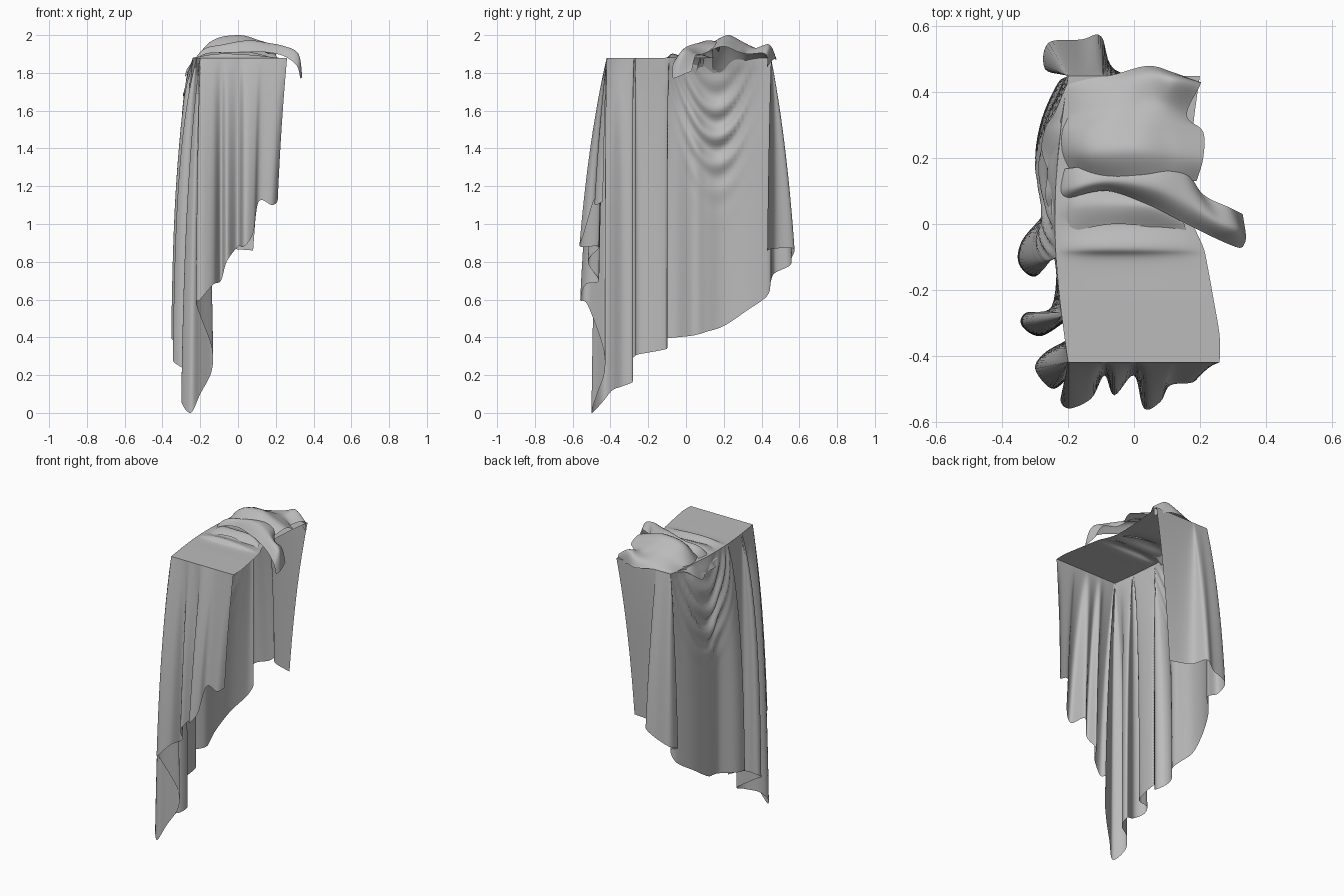
import bpy
import math
from mathutils import Vector

default = bpy.data.objects.get("Cube")
if default:
    bpy.data.objects.remove(default, do_unlink=True)

# One plain cloth colour
cloth = bpy.data.materials.new("grey cloth")
cloth.use_nodes = True
grey = (0.5, 0.5, 0.5, 1)
cloth.diffuse_color = grey
cloth.node_tree.nodes["Principled BSDF"].inputs["Base Color"].default_value = grey

# Hidden block the cloth hangs over
LEFT, RIGHT, FRONT, BACK, TOP = -0.2, 0.26, -0.42, 0.45, 1.88
WIDTH, DEPTH = RIGHT - LEFT, BACK - FRONT


def spline(points, steps):
    """Smooth curve through points of any dimension."""
    pts = [points[0], *points, points[-1]]
    out = []
    for a, b, c, d in zip(pts, pts[1:], pts[2:], pts[3:]):
        for i in range(steps):
            t = i / steps
            out.append(b + (c - a) * (t / 2)
                       + (a * 2 - b * 5 + c * 4 - d) * (t * t / 2)
                       + (b * 3 - a - c * 3 + d) * (t ** 3 / 2))
    return out + [points[-1]]


def sheet(name, rows):
    """Smooth open surface from a grid of points."""
    n = len(rows[0])
    verts = [p for row in rows for p in row]
    faces = [(r * n + c, r * n + c + 1, (r + 1) * n + c + 1, (r + 1) * n + c)
             for r in range(len(rows) - 1) for c in range(n - 1)]
    mesh = bpy.data.meshes.new(name)
    mesh.from_pydata(verts, [], faces)
    mesh.materials.append(cloth)
    mesh.polygons.foreach_set("use_smooth", [True] * len(faces))
    mesh.update()
    obj = bpy.data.objects.new(name, mesh)
    bpy.context.collection.objects.link(obj)
    return obj


def patch(name, rails, steps=8):
    """Surface through a few rails given in hundredths."""
    curves = [spline([Vector(p) / 100 for p in rail], steps) for rail in rails]
    columns = [spline(list(column), steps) for column in zip(*curves)]
    return sheet(name, columns)


def around(x, y):
    """Distance along the block's rim for a hem point."""
    cx = max(x, LEFT)
    if y <= FRONT:
        return RIGHT - (cx * RIGHT / 0.21 if cx > 0 else cx)
    if y >= BACK:
        return WIDTH + DEPTH + (cx * 2.5 if cx > 0 else cx) - LEFT
    return WIDTH + y - FRONT


def left_edge(y):
    """The long top edge bows outwards."""
    return LEFT - 0.04 * math.sin(math.pi * (y - FRONT) / DEPTH)


def rim(u):
    """Point on the block's rim at a distance along it."""
    if u < WIDTH:
        return Vector((RIGHT - u, FRONT))
    if u < WIDTH + DEPTH:
        y = FRONT + u - WIDTH
        return Vector((left_edge(y), y))
    return Vector((LEFT + u - WIDTH - DEPTH, BACK))


# Hanging drape: hem runs from the front, around the long side, to the back
hem = [(21, -44, 112), (18, -48, 110), (11, -49, 112), (8, -54, 95),
       (3, -56, 88), (0, -46, 88), (-6, -52, 80), (-9, -46, 70),
       (-13, -53, 68), (-20, -56, 60), (-22, -52, 57), (-14, -44, 35),
       (-14, -43, 22), (-20, -47, 10), (-25, -50, 0), (-30, -44, 6),
       (-27, -39, 12), (-19, -34, 14), (-18, -28, 17), (-28, -34, 23),
       (-34, -31, 27), (-33, -27, 30), (-25, -25, 31), (-24, -10, 34),
       (-30, -16, 36), (-35, -12, 39), (-34, -5, 40),
       (-27, 4, 41), (-28, 11, 43), (-30, 20, 46),
       (-28, 32, 54), (-23, 43, 62), (-20, 45, 70), (-27, 47, 74),
       (-26, 55, 78), (-16, 56, 82), (-10, 57, 87), (-6, 47, 87),
       (8, 43, 86)]
knots, reach = [], 0
for x, y, z in hem:
    x, y, z = x / 100, y / 100, z / 100
    # The last point closes the back edge
    reach = max(reach, around(x, BACK if x > 0 and y > 0 else y))
    knots.append(Vector((x, y, z, reach)))


def fall(drop, u):
    """How far the cloth has swung out: quick on the long side, slow at the ends."""
    inset = min(u - WIDTH, WIDTH + DEPTH - u)
    side = min(1, max(0, (inset + 0.05) / 0.15))
    return 1 - math.exp(-drop / (1.0 - 0.5 * side))


ROWS = 75
drape = []
for hx, hy, hz, u in spline(knots, 6):
    hz = max(hz, 0)
    start, end = rim(u), Vector((hx, hy))
    length = TOP - hz
    column = []
    for r in range(ROWS + 1):
        drop = length * r / ROWS
        p = start.lerp(end, fall(drop, u) / fall(length, u))
        z = TOP - drop
        # Sagging swags and a bulge across the back half of the long side
        if WIDTH < u < WIDTH + DEPTH:
            dy = p.y - 0.16
            sag = z - 7 * dy * dy
            near = math.exp(-(dy / 0.2) ** 2) * min(1, drop / 0.08)
            wave = math.sin(math.tau * sag / 0.15)
            p.x -= near * 0.025 * math.exp(-((z - 1.7) / 0.2) ** 2)
            p.x -= near * 0.022 * wave * math.exp(-((sag - 1.48) / 0.24) ** 2)
        column.append((p.x, p.y, z))
    drape.append(column)
sheet("hanging_drape", drape)

# Flat cloth over the block, with a low ridge before the gathered part
right_edge = [(-42, 26, 188), (-34, 26, 188), (-22, 24, 188), (-11, 22, 188),
              (-7, 21, 189), (0, 18, 188), (6, 17, 189), (15, 17, 188),
              (30, 18, 188), (45, 20, 188)]
patch("top_cloth", [[(100 * left_edge(y / 100), y, 188), (-12, y, 2 * z - 188),
                     (0, y, 2 * z - 188), (x * 0.6, y, z), (x, y, 188)]
                    for y, x, z in right_edge])

# Gathered layer bunched over the back half
patch("gathered_fold", [
    [(-25, 14, 182), (-11, 14, 193), (2, 14, 196), (11, 14, 195), (19, 13, 192)],
    [(-28, 22, 178), (-15, 21, 196), (0, 22, 200), (12, 21, 197), (21, 20, 194)],
    [(-27, 29, 182), (-14, 28, 195), (0, 29, 197), (10, 29, 195), (21, 28, 191)],
    [(-24, 34, 186), (-8, 35, 193), (3, 37, 193), (10, 36, 193), (16, 33, 190)],
    [(-21, 41, 188), (-8, 42, 190), (4, 45, 192), (12, 44, 195), (20, 42, 190)],
    [(-19, 45, 187), (-8, 45, 188), (4, 48, 187), (12, 46, 187), (20, 43, 183)]])

# Twisted strip crossing the top and hanging over the open side
patch("crossing_strip", [
    [(-26, 5, 180), (-19, 8, 189), (-8, 10, 191), (4, 6, 191), (14, 1, 191),
     (24, -4, 189), (31, -7, 184), (33, -7, 177)],
    [(-27, 9, 180), (-19, 11, 192), (-8, 13, 195), (5, 11, 197), (15, 7, 196),
     (25, 1, 194), (32, -2, 190), (34, -4, 178)],
    [(-26, 16, 180), (-19, 17, 190), (-8, 18, 193), (6, 18, 196), (15, 17, 194),
     (21, 9, 190), (29, 5, 189), (33, 3, 181)]])

# Low roll tucked between the strip and the flat cloth
patch("tucked_roll", [
    [(-24, -3, 185), (-18, -2, 188), (-6, 0, 189), (6, -1, 188), (16, -2, 188)],
    [(-25, 3, 184), (-18, 5, 190), (-6, 6, 191), (6, 5, 191), (15, 1, 189)],
    [(-25, 9, 183), (-18, 10, 189), (-6, 11, 188), (6, 8, 188), (15, 4, 188)]])
